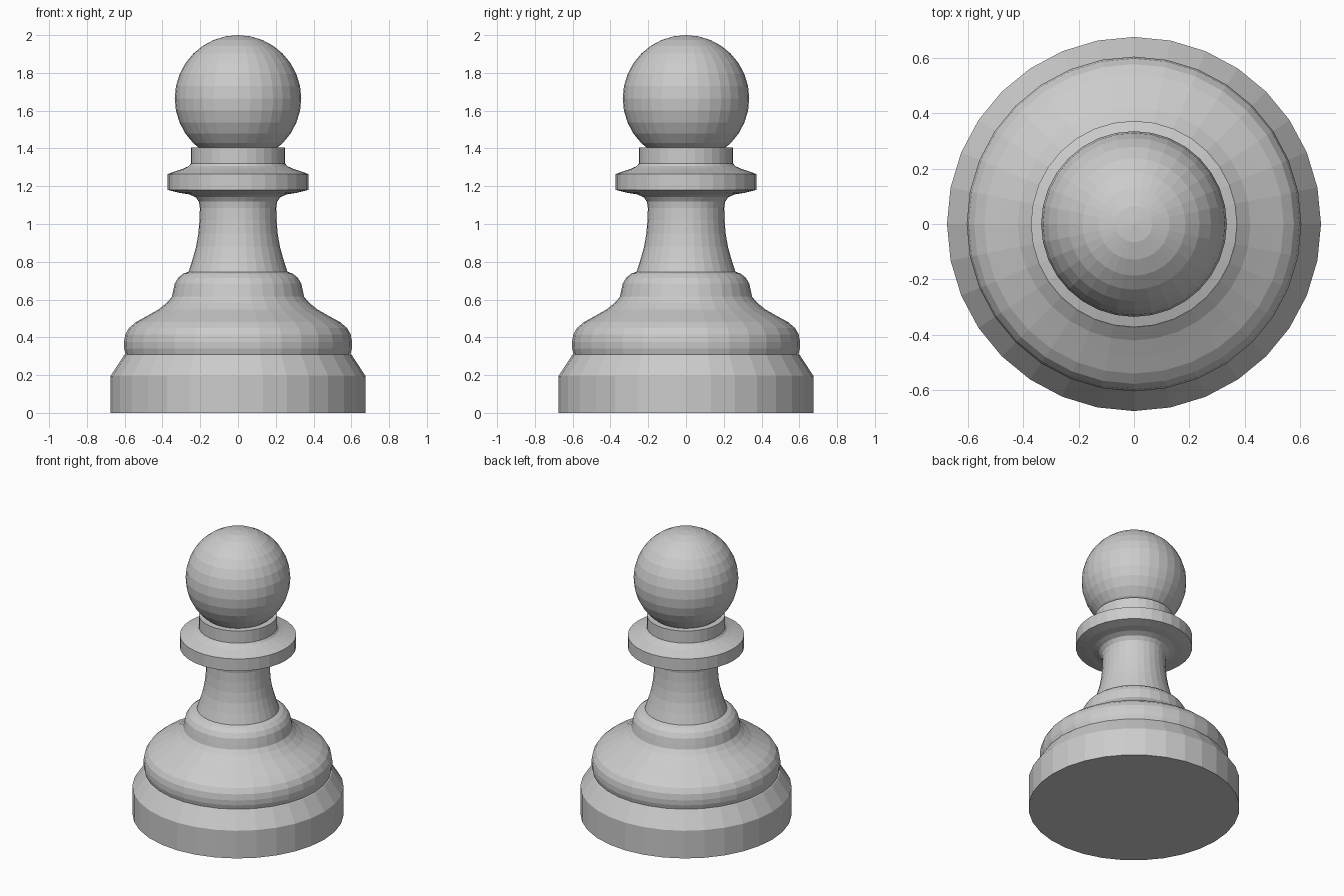
import bpy, bmesh
from math import pi, sin, cos

if "Cube" in bpy.data.objects:
    bpy.data.objects.remove(bpy.data.objects["Cube"])

SIDES = 32


def lathe(name, profile):
    """Revolve (radius, height) points around z; end points on the axis close it."""
    bm = bmesh.new()
    verts = [bm.verts.new((r, 0, z)) for r, z in profile]
    edges = [bm.edges.new(pair) for pair in zip(verts, verts[1:])]
    bmesh.ops.spin(bm, geom=verts + edges, cent=(0, 0, 0), axis=(0, 0, 1),
                   angle=2 * pi, steps=SIDES, use_duplicate=False)
    bmesh.ops.remove_doubles(bm, verts=bm.verts, dist=1e-4)
    bmesh.ops.recalc_face_normals(bm, faces=bm.faces)
    mesh = bpy.data.meshes.new(name)
    bm.to_mesh(mesh)
    bm.free()
    obj = bpy.data.objects.new(name, mesh)
    bpy.context.collection.objects.link(obj)
    return obj


# Foot, bulging skirt, upper bead, flared neck, collar disc and collar ring
body = [
    (0, 0), (0.675, 0), (0.675, 0.195), (0.602, 0.307),
    (0.595, 0.31), (0.603, 0.34), (0.604, 0.375), (0.597, 0.415),
    (0.577, 0.45), (0.54, 0.481), (0.48, 0.514), (0.42, 0.548),
    (0.375, 0.585), (0.35, 0.615), (0.344, 0.645), (0.335, 0.685),
    (0.317, 0.715), (0.29, 0.737), (0.262, 0.747),
    (0.24, 0.815), (0.222, 0.88), (0.21, 0.95), (0.204, 1.02),
    (0.202, 1.085), (0.207, 1.118), (0.224, 1.142), (0.26, 1.157),
    (0.31, 1.165), (0.372, 1.18), (0.372, 1.265), (0.29, 1.293),
    (0.262, 1.306), (0.25, 1.32), (0.25, 1.405), (0, 1.405),
]

# Ball on top, with its lower end hidden inside the collar
R, CZ, RINGS = 0.335, 1.665, 16
ball = [(R * sin(pi * i / RINGS), CZ - R * cos(pi * i / RINGS))
        for i in range(3, RINGS + 1)]
ball = [(0, ball[0][1])] + ball

lathe("pawn_body", body)
lathe("pawn_head", ball)
